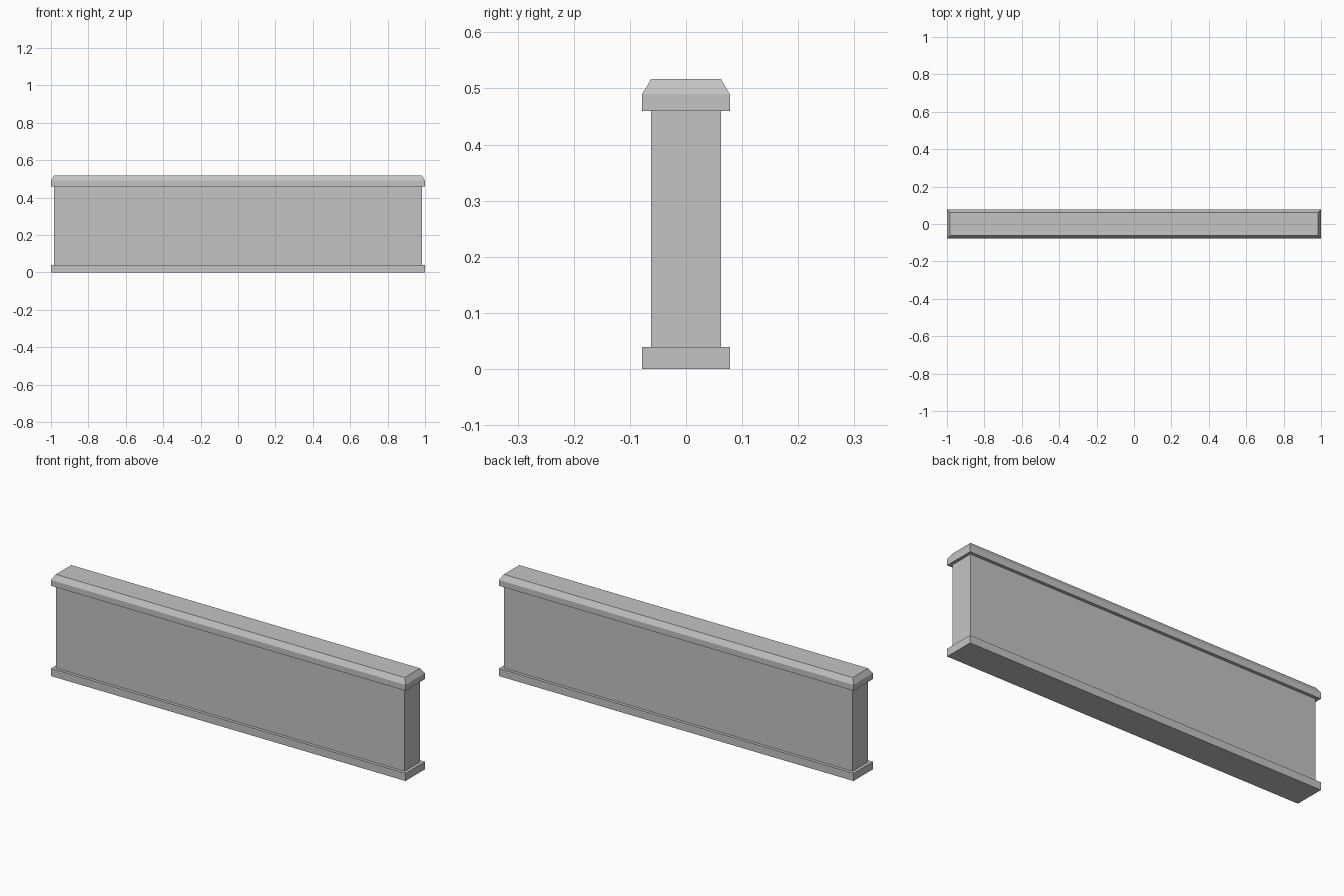
import bpy
import bmesh

cube = bpy.data.objects.get("Cube")
if cube:
    bpy.data.objects.remove(cube, do_unlink=True)

stone = bpy.data.materials.new("grey_stone")
stone.use_nodes = True
GREY = (0.55, 0.55, 0.55, 1)
stone.diffuse_color = GREY
stone.node_tree.nodes["Principled BSDF"].inputs["Base Color"].default_value = GREY

OUTER, INNER = 0.078, 0.062
STEP = OUTER - INNER


def block(name, half_depth, bottom, top, top_inset=0):
    """Box along x whose top face may be drawn in to form a slope."""
    half_length = 1 - (OUTER - half_depth)
    bm = bmesh.new()
    bmesh.ops.create_cube(bm, size=2)
    for v in bm.verts:
        inset = top_inset if v.co.z > 0 else 0
        v.co.x *= half_length - inset
        v.co.y *= half_depth - inset
        v.co.z = top if v.co.z > 0 else bottom
    mesh = bpy.data.meshes.new(name)
    bm.to_mesh(mesh)
    bm.free()
    mesh.materials.append(stone)
    obj = bpy.data.objects.new(name, mesh)
    bpy.context.collection.objects.link(obj)
    return obj


def extrude_top(obj, top, inset):
    """Raise the top face into a sloped rim."""
    bm = bmesh.new()
    bm.from_mesh(obj.data)
    face = max(bm.faces, key=lambda f: f.calc_center_median().z)
    new = bmesh.ops.extrude_discrete_faces(bm, faces=[face])["faces"][0]
    for v in new.verts:
        v.co.x -= inset if v.co.x > 0 else -inset
        v.co.y -= inset if v.co.y > 0 else -inset
        v.co.z = top
    bm.to_mesh(obj.data)
    bm.free()


# Plinth, wall panel and coping with a sloped rim
block("wall_base", OUTER, 0, 0.039)
block("wall_panel", INNER, 0.039, 0.46)
coping = block("wall_coping", OUTER, 0.46, 0.49)
extrude_top(coping, 0.517, STEP)
